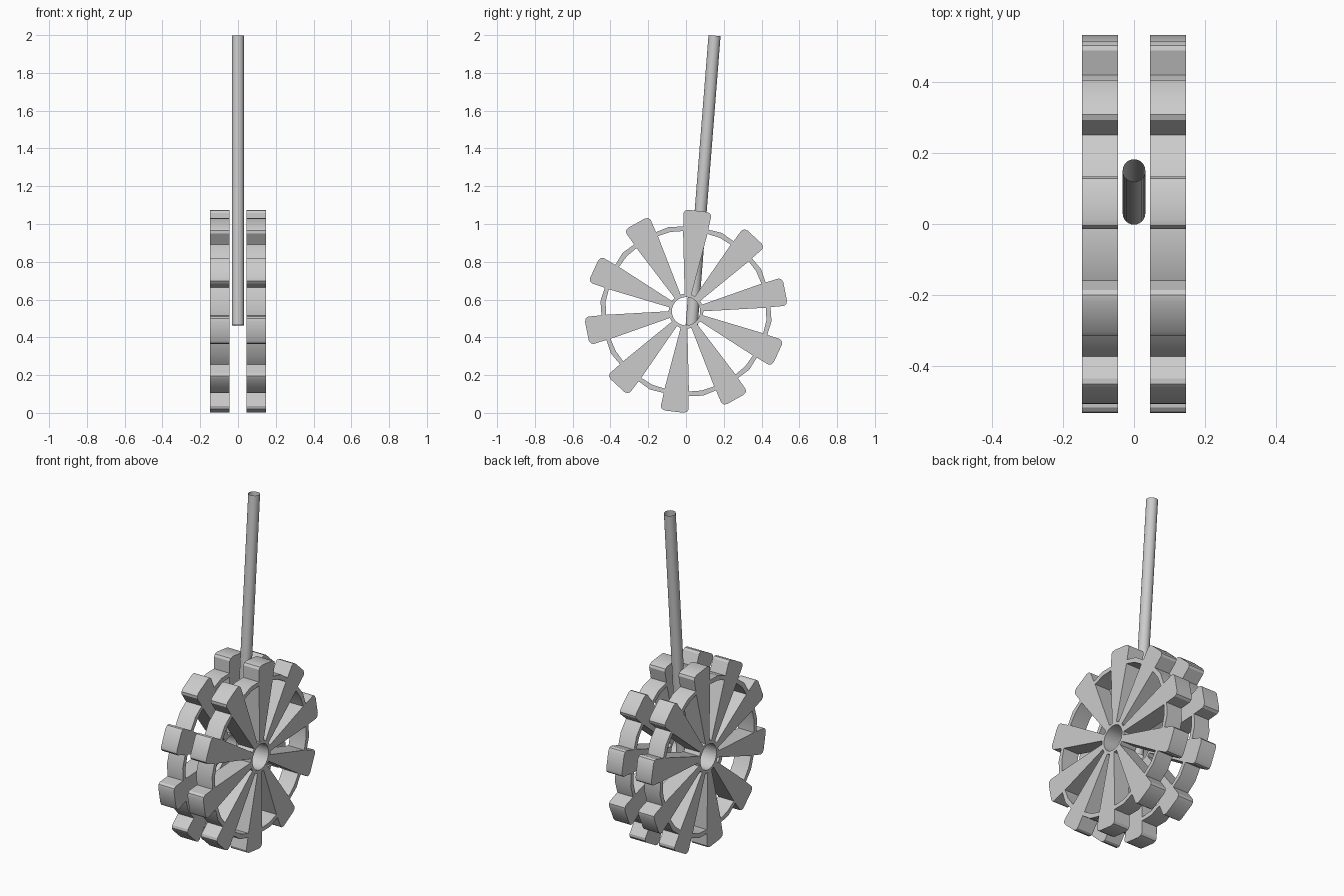
import bpy, bmesh, math
from mathutils import Vector

if "Cube" in bpy.data.objects:
    bpy.data.objects.remove(bpy.data.objects["Cube"], do_unlink=True)

TEETH = 10
STEP = 2 * math.pi / TEETH
PHASE = math.radians(83.3)      # direction of the topmost tooth
CENTRE_Z = 0.538
WIDTH = 0.103                   # wheel thickness
OFFSET = 0.096                  # wheel centre distance from the middle

grey = bpy.data.materials.new("plain grey")
grey.use_nodes = True
colour = (0.6, 0.6, 0.6, 1)
grey.diffuse_color = colour
grey.node_tree.nodes["Principled BSDF"].inputs["Base Color"].default_value = colour


def point(angle, r, t=0):
    """Point in the wheel plane: r along the angle, t across it."""
    c, s = math.cos(angle), math.sin(angle)
    return Vector((0, r * c - t * s, r * s + t * c))


def finish(name, bm, location, angle=30):
    bmesh.ops.recalc_face_normals(bm, faces=bm.faces)
    mesh = bpy.data.meshes.new(name)
    bm.to_mesh(mesh)
    bm.free()
    mesh.materials.append(grey)
    ob = bpy.data.objects.new(name, mesh)
    bpy.context.collection.objects.link(ob)
    ob.location = location
    bpy.ops.object.select_all(action="DESELECT")
    ob.select_set(True)
    bpy.context.view_layer.objects.active = ob
    bpy.ops.object.shade_smooth_by_angle(angle=math.radians(angle))
    return ob


def add_band(bm, outer, inner):
    """Solid closed ring between two outlines with matching points."""
    half = Vector((WIDTH / 2, 0, 0))
    loops = [[bm.verts.new(p + side) for p in line]
             for line, side in ((outer, half), (outer, -half), (inner, -half), (inner, half))]
    n = len(outer)
    for a, b in zip(loops, loops[1:] + loops[:1]):
        for i in range(n):
            j = (i + 1) % n
            bm.faces.new((a[i], a[j], b[j], b[i]))


def add_prism(bm, outline):
    """Solid slab from one outline."""
    half = Vector((WIDTH / 2, 0, 0))
    front = [bm.verts.new(p + half) for p in outline]
    back = [bm.verts.new(p - half) for p in outline]
    bm.faces.new(front)
    bm.faces.new(back[::-1])
    for i in range(len(outline)):
        j = (i + 1) % len(outline)
        bm.faces.new((front[i], back[i], back[j], front[j]))


def toothed_rim(name, x):
    # one tooth with rounded tip corners: radius, sideways offset
    half_tooth = [(0.443, 0.066), (0.514, 0.074), (0.528, 0.067), (0.535, 0.05)]
    profile = [(r, -t) for r, t in half_tooth] + half_tooth[::-1]
    outer, inner = [], []
    for i in range(TEETH):
        a = PHASE + i * STEP
        for r, t in profile:
            outer.append(point(a, r, t))
            inner.append(point(a, 0.42, max(-0.064, min(0.064, t))))
        outer.append(point(a + STEP / 2, 0.456))
        inner.append(point(a + STEP / 2, 0.428))
    bm = bmesh.new()
    add_band(bm, outer, inner)
    finish(name, bm, (x, 0, CENTRE_Z))


def spokes(name, x):
    bm = bmesh.new()
    for i in range(TEETH):
        a = PHASE + i * STEP
        add_prism(bm, [point(a, r, t) for r, t in
                       ((0.083, -0.017), (0.421, -0.065), (0.421, 0.065), (0.083, 0.017))])
    finish(name, bm, (x, 0, CENTRE_Z))


def hub(name, x):
    angles = [2 * math.pi * i / 32 for i in range(32)]
    bm = bmesh.new()
    add_band(bm, [point(a, 0.092) for a in angles], [point(a, 0.075) for a in angles])
    finish(name, bm, (x, 0, CENTRE_Z))


for side, sign in (("left", 1), ("right", -1)):
    toothed_rim(side + "_toothed_rim", sign * OFFSET)
    spokes(side + "_spokes", sign * OFFSET)
    hub(side + "_hub", sign * OFFSET)

# leaning open tube between the wheels
low, high = Vector((0, 0.03, 0.463)), Vector((0, 0.151, 1.997))
axis = high - low
bm = bmesh.new()
bmesh.ops.create_cone(bm, cap_ends=False, segments=24, radius1=0.032, radius2=0.032,
                      depth=axis.length)
bmesh.ops.transform(bm, matrix=axis.to_track_quat("Z", "Y").to_matrix().to_4x4(), verts=bm.verts)
finish("handle", bm, (low + high) / 2)
